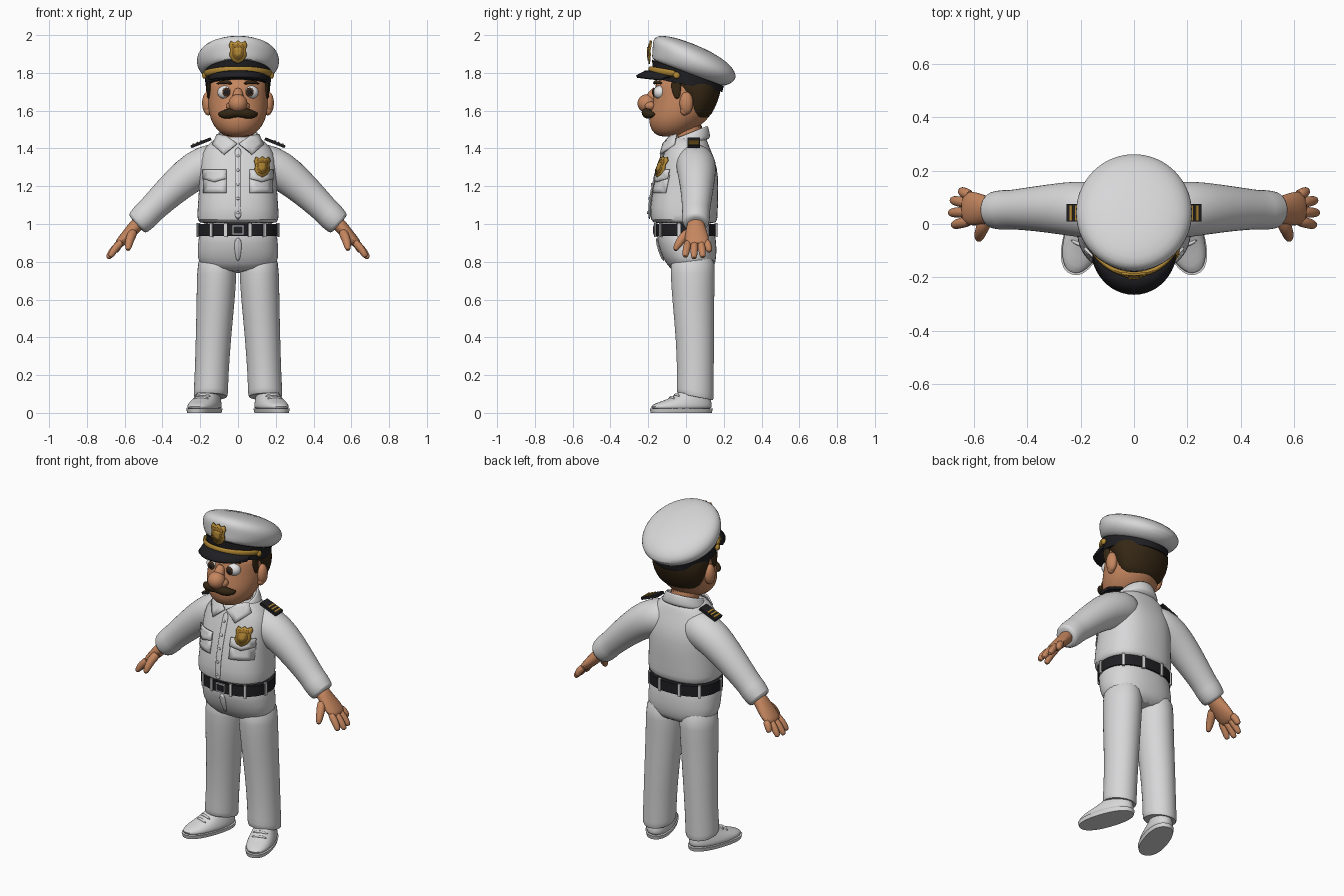
import bpy, bmesh
from math import sin, cos, pi, radians, copysign
from mathutils import Vector, Matrix

if "Cube" in bpy.data.objects:
    bpy.data.objects.remove(bpy.data.objects["Cube"])


def material(name, *rgb):
    m = bpy.data.materials.new(name)
    m.use_nodes = True
    m.diffuse_color = (*rgb, 1)
    m.node_tree.nodes["Principled BSDF"].inputs["Base Color"].default_value = (*rgb, 1)
    return m


WHITE = material("white cloth", .68, .68, .69)
SKIN = material("skin", .56, .24, .115)
HAIR = material("dark brown hair", .035, .02, .007)
BLACK = material("black", .014, .014, .017)
GOLD = material("gold", .45, .25, .035)
DARK_GOLD = material("dark gold", .28, .14, .02)
EYE = material("eye white", .8, .8, .8)
IRIS = material("brown iris", .07, .03, .012)
LIP = material("lip", .46, .16, .09)
SILVER = material("silver", .45, .45, .47)


def finish(name, bm, mat, sub=0, thick=0):
    bmesh.ops.recalc_face_normals(bm, faces=bm.faces)
    me = bpy.data.meshes.new(name)
    bm.to_mesh(me)
    bm.free()
    me.materials.append(mat)
    me.shade_smooth()
    me.set_sharp_from_angle(angle=radians(50))
    ob = bpy.data.objects.new(name, me)
    bpy.context.collection.objects.link(ob)
    if thick:
        mod = ob.modifiers.new("thickness", 'SOLIDIFY')
        mod.thickness, mod.offset = thick, 0
    if sub:
        ob.modifiers.new("smooth", 'SUBSURF').levels = sub
        ob.modifiers["smooth"].render_levels = sub
    return ob


def bridge(name, rings, mat, sub=1):
    """Closed skin over a list of rings of points."""
    bm = bmesh.new()
    loops = [[bm.verts.new(p) for p in ring] for ring in rings]
    for a, b in zip(loops, loops[1:]):
        for i in range(len(a)):
            j = (i + 1) % len(a)
            bm.faces.new((a[i], a[j], b[j], b[i]))
    bm.faces.new(loops[0])
    bm.faces.new(loops[-1])
    return finish(name, bm, mat, sub)


def loft(name, rows, mat, cx=0, n=2, sub=1, segs=28):
    """Stacked ovals; each row is centre y, centre z, half width, half depth, slope."""
    rings = []
    for cy, cz, rx, ry, *slope in rows:
        ring = []
        for i in range(segs):
            c, s = cos(2 * pi * i / segs), sin(2 * pi * i / segs)
            x = rx * copysign(abs(c) ** (2 / n), c)
            y = ry * copysign(abs(s) ** (2 / n), s)
            ring.append((cx + x, cy + y, cz + y * (slope[0] if slope else 0)))
        rings.append(ring)
    return bridge(name, rings, mat, sub)


def tube(name, pts, mat, sub=1, segs=12):
    """Tube through x, y, z, half size toward y, half size across."""
    P = [Vector(p[:3]) for p in pts]
    rings = []
    for i, p in enumerate(pts):
        t = (P[min(i + 1, len(P) - 1)] - P[max(i - 1, 0)]).normalized()
        u = Vector((0, 1, 0))
        u = (u - u.dot(t) * t).normalized()
        v = t.cross(u)
        rings.append([P[i] + u * p[3] * cos(2 * pi * k / segs) + v * p[-1] * sin(2 * pi * k / segs)
                      for k in range(segs)])
    return bridge(name, rings, mat, sub)


def ball(name, loc, size, mat):
    bm = bmesh.new()
    bmesh.ops.create_uvsphere(bm, u_segments=24, v_segments=14, radius=1,
                              matrix=Matrix.LocRotScale(Vector(loc), None, Vector(size)))
    return finish(name, bm, mat)


def box(name, loc, size, mat, angle=0, axis='Z'):
    bm = bmesh.new()
    m = Matrix.Translation(loc) @ Matrix.Rotation(angle, 4, axis) @ Matrix.Diagonal((*size, 1))
    bmesh.ops.create_cube(bm, size=1, matrix=m)
    return finish(name, bm, mat)


def patch(name, pts, surface, mat, thick=.009):
    """Thin plate with an x, z outline, laid on a front surface y(x, z)."""
    mx, mz = (sum(p[k] for p in pts) / len(pts) for k in (0, 1))
    bm = bmesh.new()
    rings = []
    for f in (1, .5):
        rings.append([])
        for px, pz in pts:
            x, z = mx + (px - mx) * f, mz + (pz - mz) * f
            rings[-1].append(bm.verts.new((x, surface(x, z), z)))
    mid = bm.verts.new((mx, surface(mx, mz), mz))
    o, q = rings
    for i in range(len(pts)):
        j = (i + 1) % len(pts)
        bm.faces.new((o[i], o[j], q[j], q[i]))
        bm.faces.new((q[i], q[j], mid))
    return finish(name, bm, mat, thick=thick)


def shield(name, x, z, w, h, surface):
    half = [(.35, .8), (.8, .95), (1, .6), (.85, .2), (.95, -.3), (.6, -.75)]
    outline = [(0, 1)] + half + [(0, -1)] + [(-a, b) for a, b in reversed(half)]
    for part, f, off, mat in (("", 1, 0, GOLD), ("_inset", .72, .004, DARK_GOLD), ("_emblem", .45, .008, GOLD)):
        patch(name + part, [(x + a * w * f, z + b * h * f) for a, b in outline],
              lambda px, pz: surface(px, pz) - off, mat)


# Torso
TORSO = [(-.005, 1.0, .2, .16), (-.01, 1.015, .217, .178), (-.012, 1.08, .216, .181), (0, 1.2, .205, .173),
         (.012, 1.3, .208, .156), (.01, 1.38, .195, .125), (.01, 1.43, .15, .107), (.01, 1.47, .1, .09)]


def torso_y(x, z):
    for a, b in zip(TORSO, TORSO[1:]):
        if z <= b[1]:
            break
    f = min(max((z - a[1]) / (b[1] - a[1]), 0), 1)
    cy, _, rx, ry = (p + (q - p) * f for p, q in zip(a, b))
    return cy - ry * max(1 - abs(x / rx) ** 2.4, 0) ** (1 / 2.4) - .005


loft("shirt", TORSO, WHITE, n=2.4)
tube("shirt_placket", [(0, torso_y(0, z), z, .007, .018) for z in (1.02, 1.1, 1.18, 1.26, 1.34, 1.41)], WHITE)
for i in range(5):
    z = 1.06 + i * .075
    ball(f"shirt_button_{i}", (0, torso_y(0, z) - .006, z), (.008, .005, .008), WHITE)

# Neck and collar
loft("neck", [(.01, 1.4, .085, .085), (.01, 1.56, .09, .09)], SKIN)
loft("collar", [(.01, 1.41, .14, .118, .3), (.01, 1.43, .13, .12, .3), (.01, 1.475, .107, .108, .4),
                (.01, 1.485, .098, .1, .4), (.01, 1.45, .09, .09, .4)], WHITE)

# Trousers
loft("trouser_hips", [(0, .99, .203, .152), (0, .94, .207, .156), (.012, .86, .217, .153),
                      (.025, .79, .212, .132), (.035, .74, .16, .1)], WHITE, n=2.3)
tube("trouser_fly", [(0, -.156, .93, .008, .02), (0, -.143, .86, .008, .02), (.0, -.115, .8, .006, .008)], WHITE)

# Belt
BELT = (.213, .164)
loft("belt", [(0, .937, *BELT), (0, 1.0, *BELT)], BLACK, n=2.3, sub=0, segs=48)
for i, deg in enumerate((-105, -76, -52, -10, 40, 75, 105, 140, 190, 232)):
    a = radians(deg)
    p = [copysign(abs(f) ** (2 / 2.3), f) * r for f, r in zip((cos(a), sin(a)), BELT)]
    turn = Vector((cos(a) / BELT[0], sin(a) / BELT[1])).to_3d()
    box(f"belt_loop_{i}", (*p, .968), (.014, .016, .075), WHITE, Vector((1, 0, 0)).rotation_difference(turn).to_euler().z)
box("buckle", (0, -.167, .968), (.062, .01, .054), SILVER)
box("buckle_opening", (0, -.172, .968), (.046, .006, .036), BLACK)

# Head
loft("head", [(-.08, 1.462, .05, .05), (-.08, 1.474, .088, .088), (-.058, 1.52, .132, .138), (-.03, 1.58, .155, .168),
              (-.006, 1.65, .16, .17), (0, 1.72, .155, .166), (.01, 1.79, .15, .165)], SKIN)
loft("hair", [(.06, 1.55, .09, .045), (.055, 1.58, .135, .082), (.065, 1.64, .16, .1), (.06, 1.69, .17, .122),
              (.04, 1.73, .171, .147), (.03, 1.79, .17, .16)], HAIR)
tube("nose_bridge", [(0, -.155, 1.72, .02, .02), (0, -.175, 1.68, .03, .03), (0, -.2, 1.64, .04, .04)], SKIN)
ball("nose", (0, -.207, 1.638), (.05, .05, .049), SKIN)
half = [(.105, -.165, 1.583, .006), (.085, -.19, 1.578, .022), (.045, -.208, 1.585, .03)]
tube("moustache", [(-p[0], *p[1:]) for p in half] + [(0, -.21, 1.595, .025)] + half[::-1], HAIR)
tube("lower_lip", [(-.05, -.165, 1.54, .006), (0, -.192, 1.532, .012), (.05, -.165, 1.54, .006)], LIP)

# Cap
loft("cap_band", [(.01, 1.735, .172, .182, -.2), (.01, 1.8, .177, .19, -.37)], BLACK, sub=0, segs=48)
loft("cap_crown", [(.01, 1.795, .16, .17, -.37), (.012, 1.803, .183, .194, -.37), (.033, 1.825, .21, .212, -.37),
                   (.045, 1.855, .221, .222, -.37), (.042, 1.89, .216, .218, -.39), (.04, 1.921, .19, .193, -.4),
                   (.04, 1.94, .14, .14, -.4), (.04, 1.953, .06, .06, -.4)], WHITE, segs=36)
bm = bmesh.new()
grid = []
for i in range(21):
    t = (i - 10) / 10
    a, b = radians(62) * t, radians(78) * t
    p = Vector((.172 * sin(a), .01 - .18 * cos(a), 1.75 + .06 * cos(a)))
    q = Vector((.153 * sin(b), -.1 - .162 * cos(b), 1.758 + .022 * cos(b)))
    grid.append([bm.verts.new(v) for v in (p, p.lerp(q, .5) + Vector((0, 0, .01)), q)])
for a, b in zip(grid, grid[1:]):
    for k in (0, 1):
        bm.faces.new((a[k], a[k + 1], b[k + 1], b[k]))
finish("cap_visor", bm, BLACK, thick=.014)
tube("cap_strap", [(.183 * sin(a), .01 - .2 * cos(a), 1.785 + .033 * cos(a), .01, .018)
                   for a in (radians(8 * i) for i in range(-9, 10))], GOLD)
shield("cap_badge", 0, 1.91, .048, .062, lambda x, z: -.195 + 2 * x * x + .15 * max(z - 1.92, 0))
shield("chest_badge", .128, 1.302, .042, .055, lambda x, z: torso_y(x, z) - .012)

# Paired parts
for s, side in ((1, "left_"), (-1, "right_")):
    # Face
    ball(side + "ear", (s * .162, .002, 1.64), (.028, .036, .06), SKIN)
    ball(side + "ear_lobe", (s * .158, -.008, 1.6), (.02, .022, .025), SKIN)
    ball(side + "nostril", (s * .036, -.19, 1.625), (.026, .03, .024), SKIN)
    ball(side + "eye", (s * .068, -.137, 1.697), (.041, .036, .036), EYE)
    ball(side + "iris", (s * .062, -.17, 1.698), (.021, .008, .024), IRIS)
    ball(side + "pupil", (s * .062, -.175, 1.698), (.012, .006, .014), BLACK)
    tube(side + "eyebrow", [(s * .03, -.168, 1.742, .009, .008), (s * .07, -.162, 1.757, .012, .012),
                            (s * .115, -.127, 1.742, .01, .006)], HAIR)
    tube(side + "sideburn", [(s * .153, -.055, 1.76, .035, .012), (s * .156, -.05, 1.7, .024, .01),
                             (s * .157, -.046, 1.66, .012, .006)], HAIR)
    ball(side + "cap_button", (s * .178, -.05, 1.787), (.012, .018, .018), GOLD)
    # Collar flap and chest pocket
    patch(side + "collar_flap", [(s * x, z) for x, z in ((.005, 1.425), (.06, 1.465), (.11, 1.475), (.135, 1.42), (.075, 1.368))],
          lambda x, z: -.136 + 3.4 * x * x + .6 * (z - 1.4), WHITE)
    w = (.062, .095, .127, .16, .185)
    patch(side + "pocket", [(s * x, 1.165) for x in w] + [(s * x, 1.26) for x in w[::-1]], torso_y, WHITE, .004)
    patch(side + "pocket_flap", [(s * x, z) for x, z in zip(w, (1.24, 1.232, 1.222, 1.232, 1.24))]
          + [(s * x, 1.288) for x in w[::-1]], lambda x, z: torso_y(x, z) - .007, WHITE)
    # Sleeve and shoulder board
    tube(side + "sleeve", [(s * x, y, z, r) for x, y, z, r in (
        (.05, .04, 1.34, .085), (.13, .05, 1.325, .108), (.22, .057, 1.29, .106), (.32, .058, 1.21, .092),
        (.41, .056, 1.125, .08), (.475, .053, 1.06, .073), (.482, .053, 1.053, .077),
        (.53, .052, 1.003, .071), (.537, .052, .997, .06))], WHITE, segs=20)
    box(side + "shoulder_board", (s * .196, .042, 1.43), (.115, .066, .016), BLACK, s * radians(22), 'Y')
    for i, d in enumerate((.042, .02, -.002)):
        box(f"{side}shoulder_stripe_{i}", (s * (.197 + d * .93), .042, 1.438 - d * .37), (.01, .056, .008),
            GOLD, s * radians(22), 'Y')
    # Hand
    tube(side + "palm", [(s * x, y, z, a, b) for x, y, z, a, b in (
        (.51, .052, 1.025, .045, .04), (.545, .052, .985, .05, .038), (.585, .055, .94, .066, .034),
        (.625, .06, .9, .066, .027), (.64, .06, .885, .05, .018))], SKIN)
    fingers = {"index": (.012, .68, -.005, .825), "middle": (.045, .692, .042, .817),
               "ring": (.077, .685, .09, .822), "little": (.107, .65, .125, .852)}
    for f, (y, tx, ty, tz) in fingers.items():
        a, b = Vector((.61, y, .912)), Vector((tx, ty, tz))
        tube(side + f + "_finger", [(s * v.x, v.y, v.z, r) for v, r in (
            (a, .021), (a.lerp(b, .5) + Vector((.006, 0, .004)), .021), (a.lerp(b, .88), .018), (b, .01))], SKIN)
    tube(side + "thumb", [(s * .55, .02, .965, .028), (s * .572, -.02, .925, .025), (s * .58, -.047, .885, .021),
                          (s * .583, -.06, .857, .011)], SKIN)
    # Trouser leg
    bm_rows = [(.11, .035, .86, .1, .12), (.112, .035, .74, .106, .118), (.118, .038, .6, .102, .112),
               (.13, .048, .4, .094, .102), (.14, .05, .2, .09, .097), (.144, .048, .105, .092, .099),
               (.145, .05, .08, .09, .097), (.145, .05, .09, .07, .075)]
    bridge(side + "trouser_leg", [[(s * (cx + rx * cos(2 * pi * i / 24)), cy + ry * sin(2 * pi * i / 24),
                                    cz - .2 * ry * sin(2 * pi * i / 24) * (cz < .15)) for i in range(24)]
                                  for cx, cy, cz, rx, ry in bm_rows], WHITE)
    # Shoe, turned outward
    turn = Matrix.Translation((s * .178, -.025, 0)) @ Matrix.Rotation(s * radians(19), 4, 'Z')
    parts = [loft(side + "shoe_sole", [(0, 0, .072, .168), (0, .022, .077, .173)], WHITE, n=2.3, sub=0, segs=40),
             loft(side + "shoe", [(0, .015, .074, .17), (0, .035, .076, .17), (.01, .06, .07, .155, .06),
                                  (.04, .088, .058, .115, .15), (.075, .115, .052, .08, .1),
                                  (.08, .14, .05, .07)], WHITE, n=2.2)]
    for i in range(3):
        y, z = -.06 + i * .028, .088 + i * .014
        parts.append(tube(f"{side}shoe_lace_{i}", [(-.045, y + .008, z - .015, .006), (0, y, z, .008),
                                                   (.045, y + .008, z - .015, .006)], WHITE))
    for ob in parts:
        ob.matrix_world = turn
